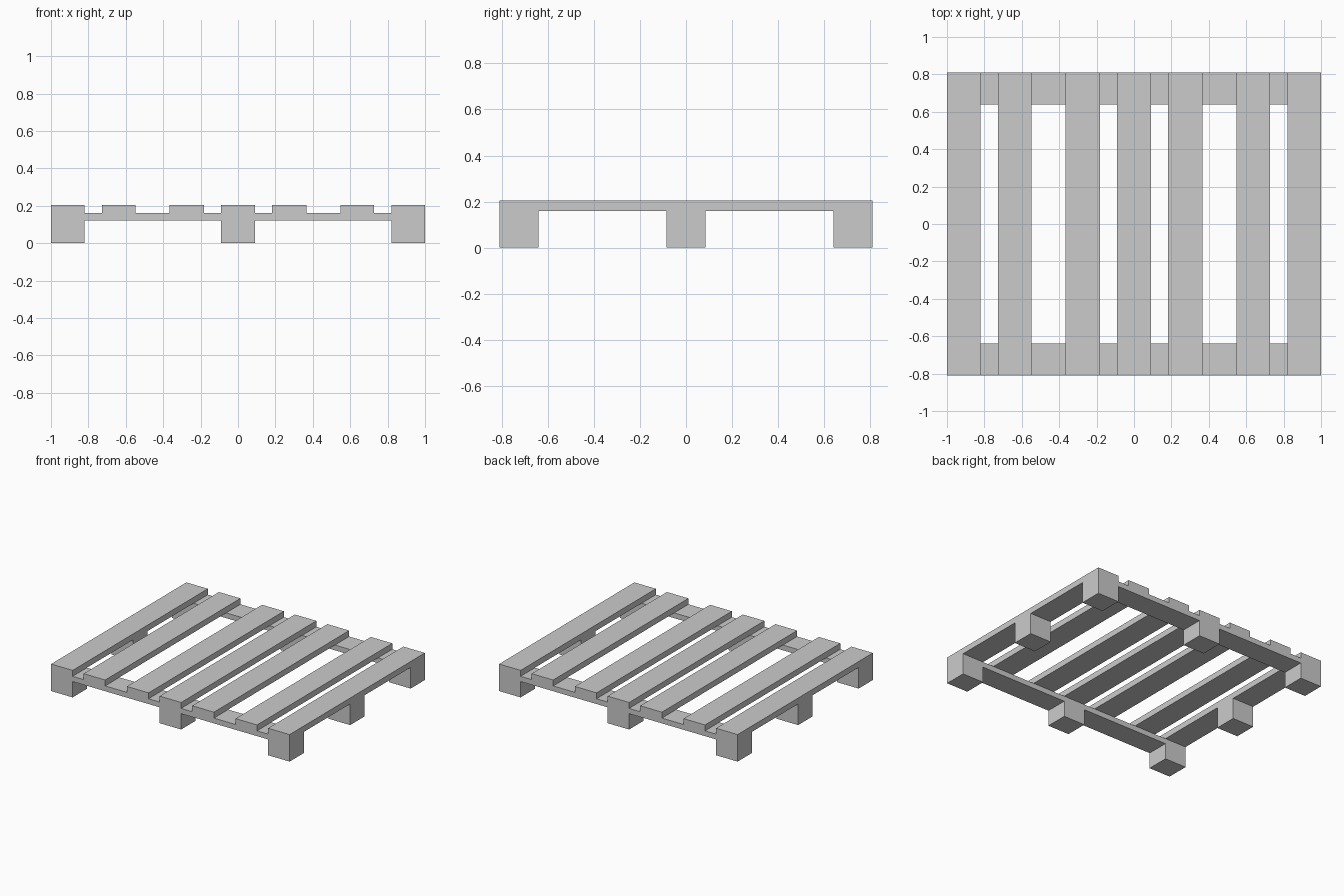
import bpy
import bmesh
from mathutils import Matrix

if "Cube" in bpy.data.objects:
    bpy.data.objects.remove(bpy.data.objects["Cube"])

HALF_X, HALF_Y = 1.0, 0.81
BEAM_Z, SLAT_Z, TOP_Z = 0.12, 0.16, 0.205   # heights of the stacked layers
BLOCK_Y = 0.17                              # block and beam depth


def box(name, x0, x1, y0, y1, z0, z1):
    """Axis-aligned box between two corners."""
    bm = bmesh.new()
    bmesh.ops.create_cube(bm, size=1, matrix=Matrix.Diagonal((x1 - x0, y1 - y0, z1 - z0, 1)))
    mesh = bpy.data.meshes.new(name)
    bm.to_mesh(mesh)
    bm.free()
    obj = bpy.data.objects.new(name, mesh)
    obj.location = ((x0 + x1) / 2, (y0 + y1) / 2, (z0 + z1) / 2)
    bpy.context.collection.objects.link(obj)
    return obj


# Top deck slats
slats = [(-1.0, -0.82), (-0.727, -0.547), (-0.365, -0.183), (-0.09, 0.09),
         (0.183, 0.365), (0.547, 0.727), (0.82, 1.0)]
for i, (x0, x1) in enumerate(slats):
    box(f"deck_slat_{i + 1}", x0, x1, -HALF_Y, HALF_Y, SLAT_Z, TOP_Z)

# Cross beams under the front and back slat ends
inner = HALF_Y - BLOCK_Y
box("front_beam", -HALF_X, HALF_X, -HALF_Y, -inner, BEAM_Z, SLAT_Z)
box("back_beam", -HALF_X, HALF_X, inner, HALF_Y, BEAM_Z, SLAT_Z)

# Foot blocks around the rim, none in the centre
columns = {"left": slats[0], "middle": slats[3], "right": slats[6]}
rows = {"front": (-HALF_Y, -inner), "centre": (-BLOCK_Y / 2, BLOCK_Y / 2), "back": (inner, HALF_Y)}
for row, (y0, y1) in rows.items():
    for col, (x0, x1) in columns.items():
        if row == "centre" and col == "middle":
            continue
        top = SLAT_Z if row == "centre" else BEAM_Z   # side blocks reach the slat
        box(f"{row}_{col}_block", x0, x1, y0, y1, 0, top)
